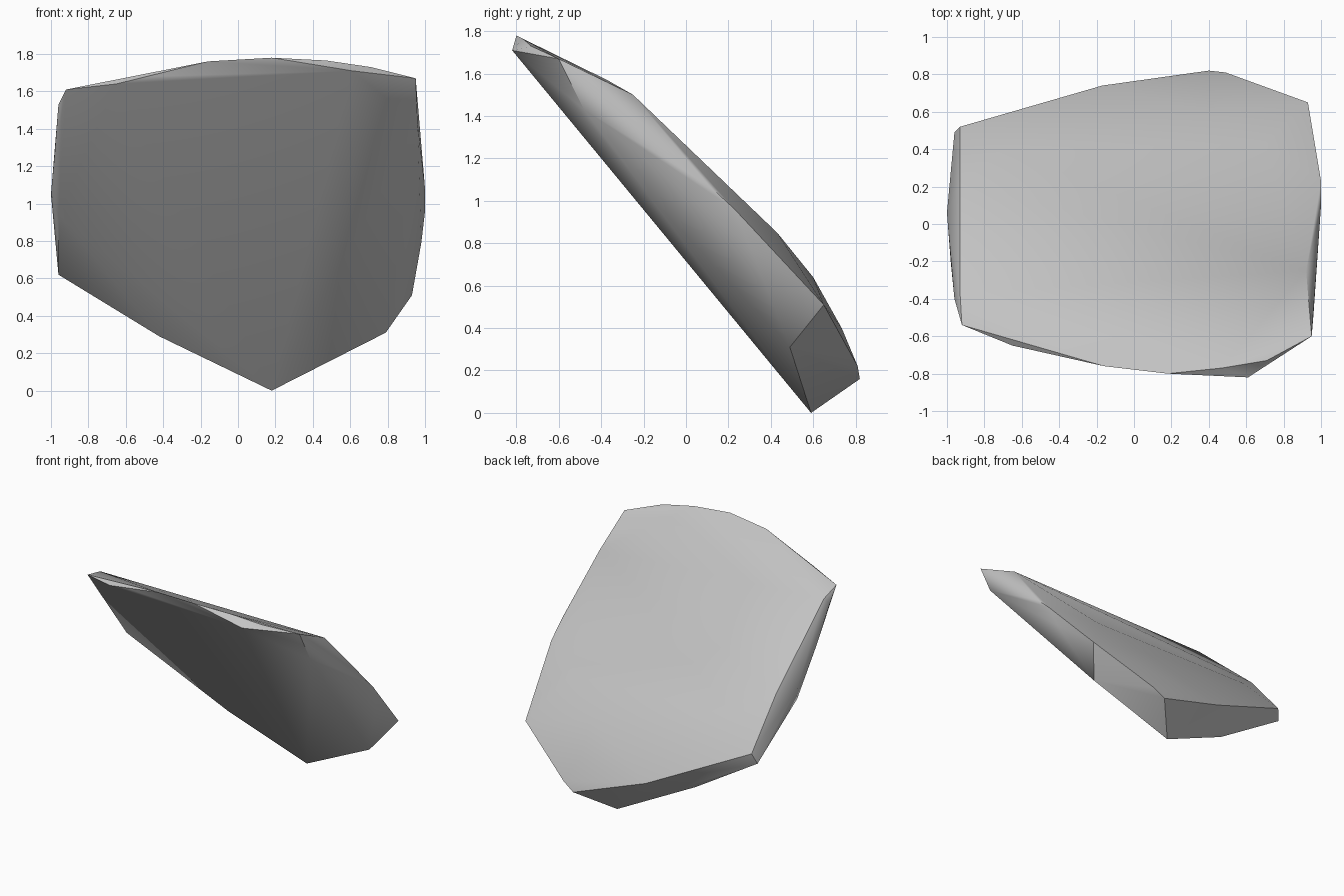
import bpy
import bmesh
import math

# Remove the default object
default_cube = bpy.data.objects.get("Cube")
if default_cube:
    bpy.data.objects.remove(default_cube, do_unlink=True)

# Leaning back surface: profile of (y, z), from the top edge to the foot
BACK_PROFILE = [(-.8, 1.78), (-.27, 1.52), (.43, .85), (.6, .64), (.74, .39), (.82, .16)]


def back_height(y):
    """Height of the sloping back surface at a given depth."""
    for (y_start, z_start), (y_end, z_end) in zip(BACK_PROFILE, BACK_PROFILE[1:]):
        if y <= y_end:
            factor = (y - y_start) / (y_end - y_start)
            return z_start + factor * (z_end - z_start)
    return BACK_PROFILE[-1][1]


def on_back(outline):
    """Lift a plan outline onto the back surface."""
    return [(x, y, back_height(y)) for x, y in outline]


def make_material(name, colour):
    material = bpy.data.materials.new(name)
    material.use_nodes = True
    material.diffuse_color = colour
    shader = next(n for n in material.node_tree.nodes if n.type == "BSDF_PRINCIPLED")
    shader.inputs["Base Color"].default_value = colour
    shader.inputs["Roughness"].default_value = .9
    return material


def make_hull(name, points, material):
    """Wrap a closed chipped stone around the given corners."""
    mesh = bpy.data.meshes.new(name)
    bm = bmesh.new()
    for point in points:
        bm.verts.new(point)
    bmesh.ops.convex_hull(bm, input=bm.verts)
    loose = [vert for vert in bm.verts if not vert.link_faces]
    bmesh.ops.delete(bm, geom=loose, context="VERTS")
    bmesh.ops.dissolve_limit(bm, angle_limit=math.radians(1), verts=bm.verts, edges=bm.edges)
    bmesh.ops.recalc_face_normals(bm, faces=bm.faces)
    bm.to_mesh(mesh)
    bm.free()
    mesh.materials.append(material)
    stone = bpy.data.objects.new(name, mesh)
    bpy.context.collection.objects.link(stone)
    return stone


# Corners of the back, lying on the sloping surface
back_top = on_back([(.18, -.8), (.47, -.77), (-.16, -.76)])
back_sides = on_back([(.92, -.25), (-.93, -.37), (-.93, .22)])
back_bend = on_back([(.7, .43), (-.7, .4), (.4, .6), (.4, .735)])

# Corners of the thin rim around the back
rim_top = [(.71, -.73, 1.73), (.95, -.6, 1.67), (-.47, -.69, 1.68)]
rim_right = [(1, .23, .96), (1, .1, 1.08), (.93, .65, .51)]
rim_foot = [(.4, .82, .16), (.49, .81, .22), (-.17, .74, .35), (-.93, .52, .7)]

# Corners of the front, which bulges forward from the rim
front_top = [(.61, -.82, 1.71), (-.65, -.65, 1.64), (-.92, -.54, 1.61)]
front_right = [(.96, -.48, 1.43), (.98, .3, .79), (.79, .49, .31)]
front_left = [(-.96, -.4, 1.53), (-.98, -.2, 1.27), (-1, .06, 1.05), (-.96, 0, .94)]
front_foot = [(.18, .59, 0), (-.42, .48, .29), (-.96, .49, .62)]

corners = back_top + back_sides + back_bend
corners += rim_top + rim_right + rim_foot
corners += front_top + front_right + front_left + front_foot

# Leaning stone slab
stone_grey = make_material("stone_grey", (.55, .55, .55, 1))
slab = make_hull("stone_slab", corners, stone_grey)

# Smooth the broad faces and keep the broken edges crisp
bpy.ops.object.select_all(action="DESELECT")
slab.select_set(True)
bpy.context.view_layer.objects.active = slab
bpy.ops.object.shade_smooth_by_angle(angle=math.radians(40))
